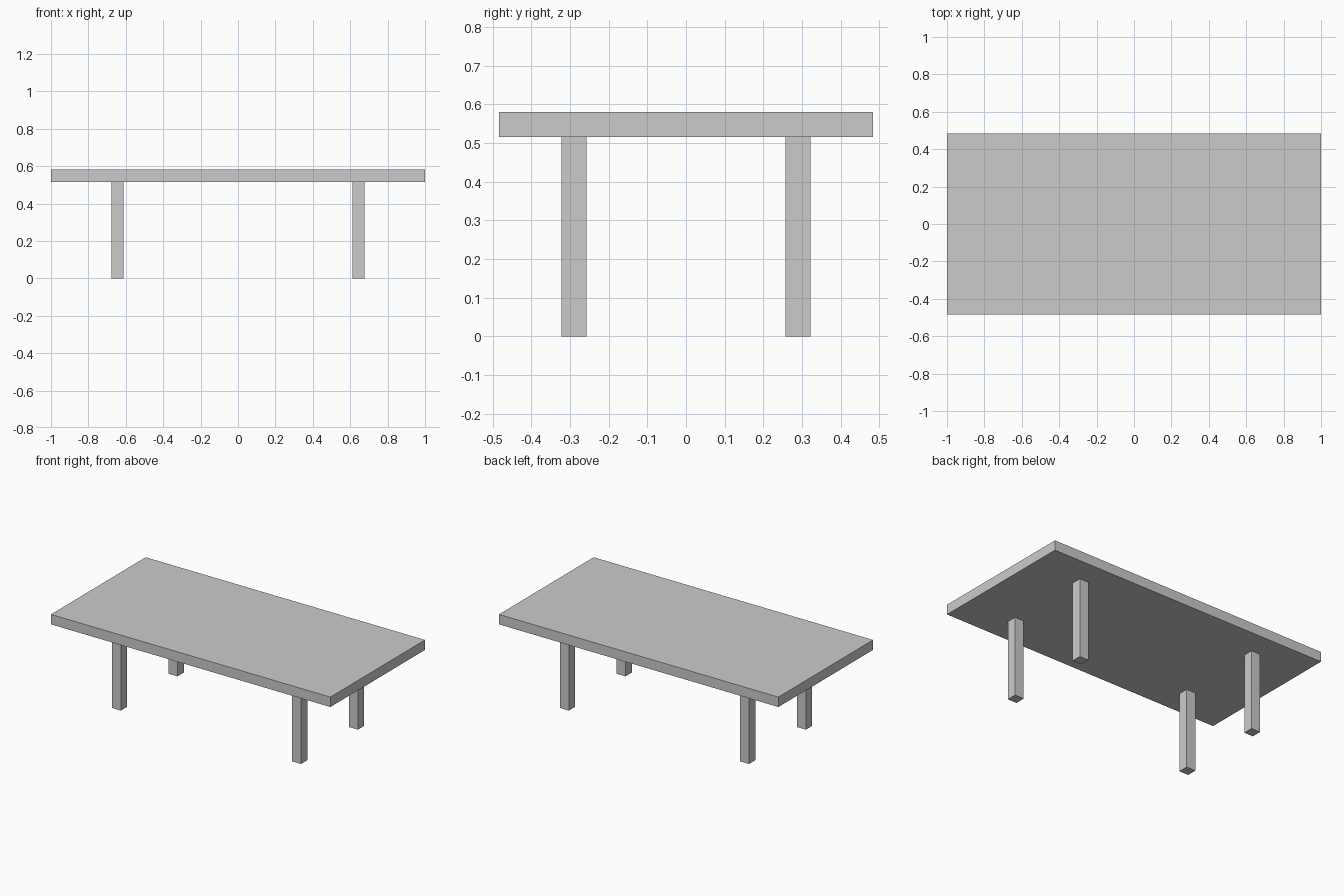
import bpy

if "Cube" in bpy.data.objects:
    bpy.data.objects.remove(bpy.data.objects["Cube"])

U = 2 / 31  # board thickness, the unit of the whole design

grey = bpy.data.materials.new("plain_grey")
grey.diffuse_color = (0.6, 0.6, 0.6, 1)
grey.use_nodes = True
grey.node_tree.nodes["Principled BSDF"].inputs["Base Color"].default_value = grey.diffuse_color


def box(name, center, size):
    bpy.ops.mesh.primitive_cube_add(size=1, location=center)
    obj = bpy.context.object
    obj.name = name
    obj.scale = size
    bpy.ops.object.transform_apply(location=False, rotation=False, scale=True)
    obj.data.materials.append(grey)
    return obj


# Flat rectangular top
box("table_top", (0, 0, 8.5 * U), (31 * U, 15 * U, U))

# Four square legs, set in from the edges
for side, sx in (("left", -1), ("right", 1)):
    for end, sy in (("front", -1), ("back", 1)):
        box(f"{end}_{side}_leg", (sx * 10 * U, sy * 4.5 * U, 4 * U), (U, U, 8 * U))
